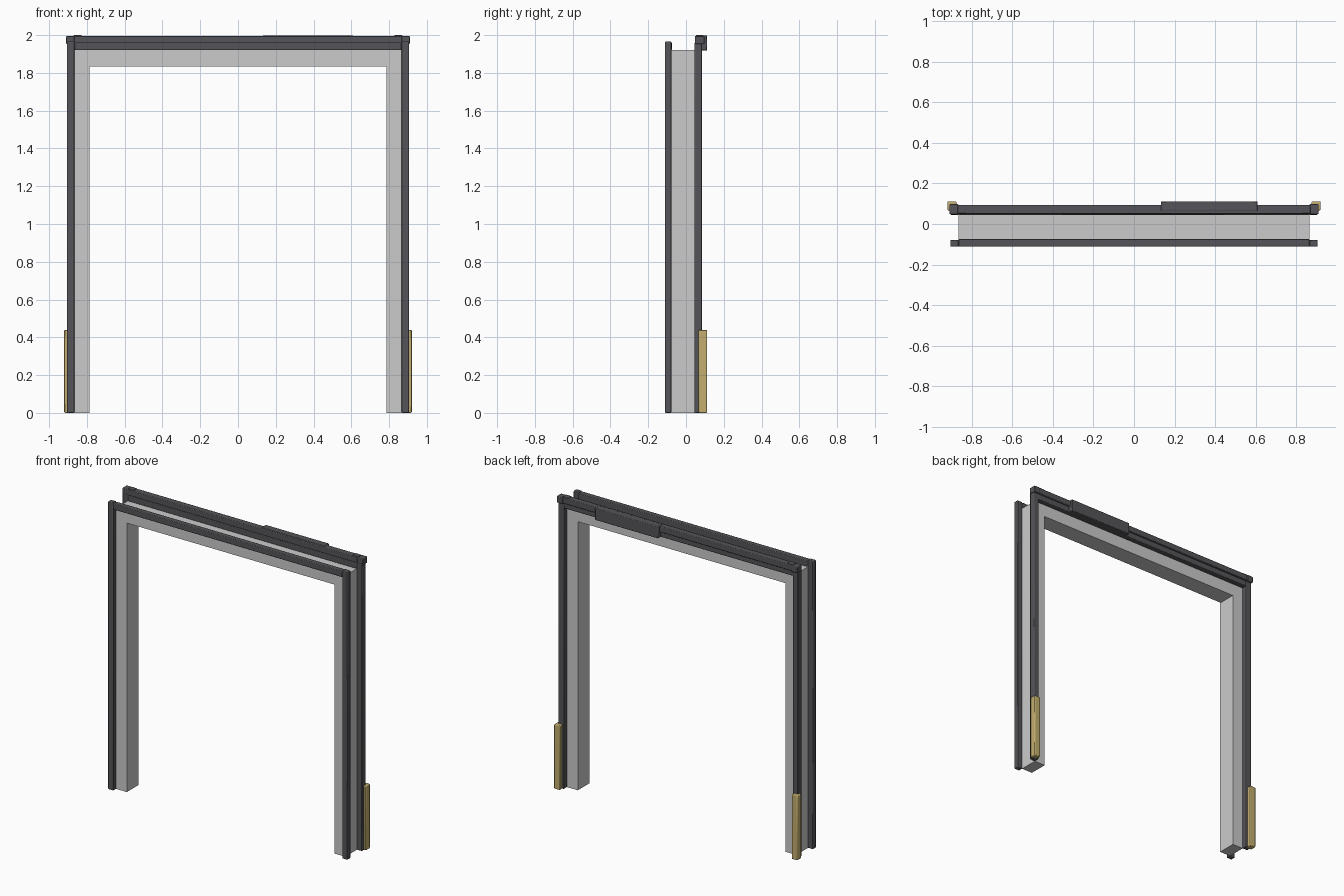
import bpy
from mathutils import Vector

if "Cube" in bpy.data.objects:
    bpy.data.objects.remove(bpy.data.objects["Cube"])


def material(name, color):
    m = bpy.data.materials.new(name)
    m.diffuse_color = color
    m.use_nodes = True
    m.node_tree.nodes["Principled BSDF"].inputs["Base Color"].default_value = m.diffuse_color
    return m


DARK = material("dark_metal", (0.09, 0.09, 0.10, 1))
BRASS = material("yellow_guard", (0.55, 0.43, 0.16, 1))


def box(name, lo, hi, mat=None, bevel=0.004):
    """Box between two corners with softly bevelled edges."""
    lo, hi = Vector(lo), Vector(hi)
    bpy.ops.mesh.primitive_cube_add(size=1, location=(lo + hi) / 2)
    ob = bpy.context.object
    ob.name = name
    ob.scale = hi - lo
    bpy.ops.object.transform_apply(location=False, rotation=False, scale=True)
    if mat:
        ob.data.materials.append(mat)
    if bevel:
        b = ob.modifiers.new("bevel", "BEVEL")
        b.width, b.segments = bevel, 2
    bpy.ops.object.shade_smooth_by_angle()
    return ob


def pair(name, lo, hi, mat=None, bevel=0.004):
    """Same box on the right and left side."""
    box("right_" + name, lo, hi, mat, bevel)
    box("left_" + name, (-hi[0], lo[1], lo[2]), (-lo[0], hi[1], hi[2]), mat, bevel)


# Light grey frame lining: two jambs and the header
pair("jamb", (0.785, -0.079, 0), (0.866, 0.047, 1.92), bevel=0)
box("header", (-0.785, -0.075, 1.835), (0.785, 0.047, 1.92), bevel=0)

# Front trim
pair("front_trim", (0.865, -0.111, 0), (0.905, -0.078, 1.966), DARK)
box("front_top_trim", (-0.866, -0.111, 1.92), (0.866, -0.075, 1.962), DARK)

# Rear trim and the upper rail above it
pair("rear_trim", (0.865, 0.045, 0), (0.905, 0.085, 1.96), DARK)
box("rear_top_trim", (-0.866, 0.045, 1.918), (0.866, 0.082, 1.958), DARK)
box("upper_rail", (-0.87, 0.05, 1.956), (0.87, 0.094, 1.996), DARK)

# Rail end caps with small brackets
pair("rail_cap", (0.865, 0.048, 1.953), (0.91, 0.098, 1.996), DARK)
pair("rail_bracket", (0.828, 0.052, 1.985), (0.87, 0.09, 2.0), DARK, 0.002)

# Control box on the back of the upper rail
box("control_box", (0.133, 0.065, 1.918), (0.61, 0.112, 1.999), DARK)

# Yellow guards at the foot of the rear trim
pair("foot_guard", (0.876, 0.067, 0), (0.92, 0.112, 0.44), BRASS, 0.005)
